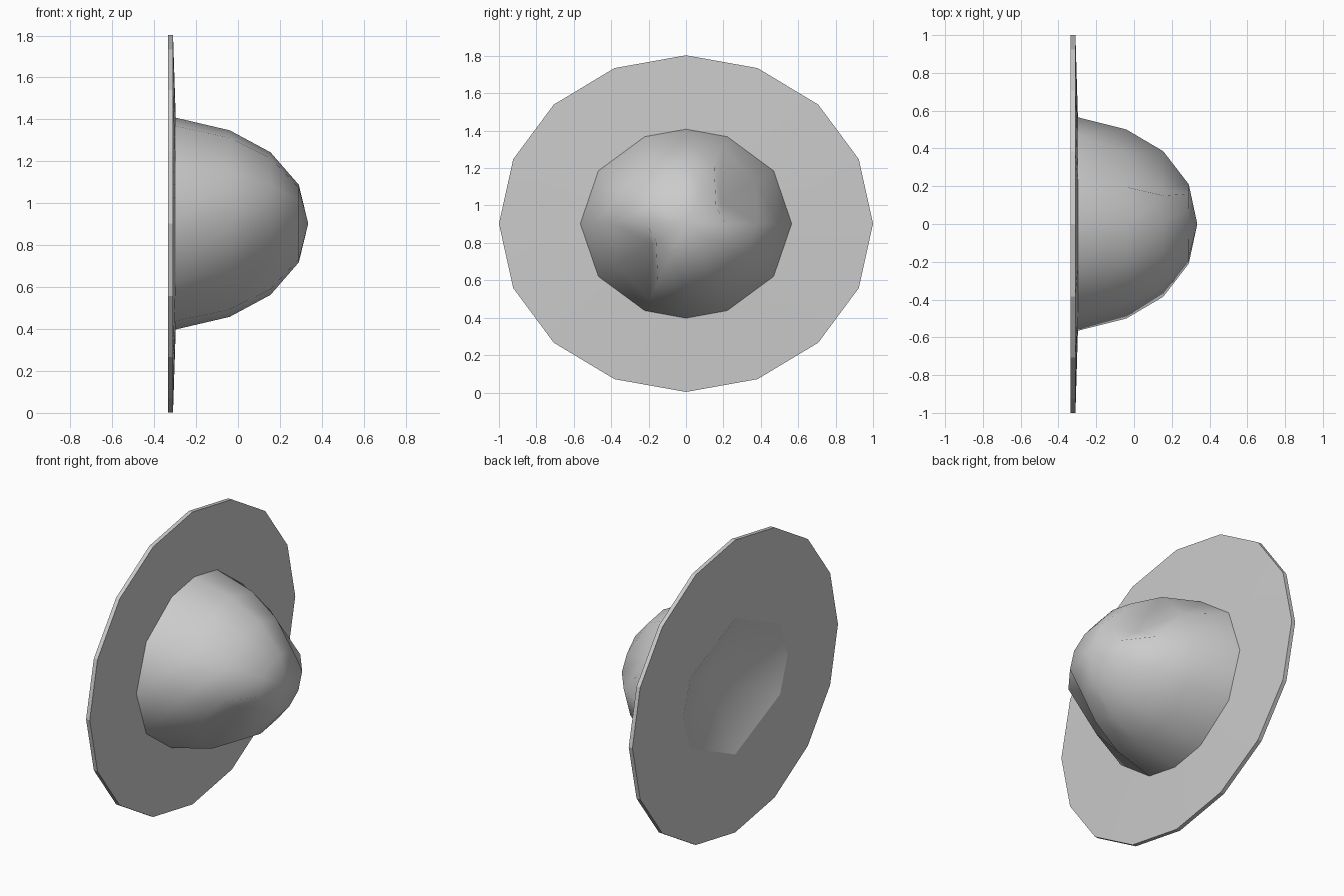
import bpy, bmesh, math

if "Cube" in bpy.data.objects:
    bpy.data.objects.remove(bpy.data.objects["Cube"])

CZ = 0.903
EVEN = [i * 22.5 for i in range(16)]
CROWN = [0, 23, 56, 56, 90, 124, 124, 157]
CROWN += [a + 180 for a in CROWN]
HOLE = [0, 0, 59, 59, 90, 121, 121, 180]
HOLE += [a + 180 for a in HOLE]


def ring(bm, x, ry, rz, angles, dents=None):
    """Ellipse around the x axis; dents scales chosen points (repeats on opposite side)."""
    out = []
    for a in angles:
        s = (dents or {}).get(a % 180, 1)
        t = math.radians(a)
        out.append(bm.verts.new((x, ry * s * math.sin(t), CZ + rz * s * math.cos(t))))
    return out


def loft(bm, rings):
    for r0, r1 in zip(rings, rings[1:]):
        n = len(r0)
        for i in range(n):
            j = (i + 1) % n
            bm.faces.new((r0[i], r0[j], r1[j], r1[i]))


def cap(bm, r, x):
    tip = bm.verts.new((x, 0, CZ))
    for i in range(len(r)):
        bm.faces.new((r[i], r[(i + 1) % len(r)], tip))


def finish(bm, name, angle, flip=False):
    bmesh.ops.remove_doubles(bm, verts=bm.verts, dist=0.0005)
    bmesh.ops.recalc_face_normals(bm, faces=bm.faces)
    if flip:
        bmesh.ops.reverse_faces(bm, faces=bm.faces)
    me = bpy.data.meshes.new(name)
    bm.to_mesh(me)
    bm.free()
    ob = bpy.data.objects.new(name, me)
    bpy.context.collection.objects.link(ob)
    bpy.ops.object.select_all(action='DESELECT')
    ob.select_set(True)
    bpy.context.view_layer.objects.active = ob
    bpy.ops.object.shade_smooth_by_angle(angle=math.radians(angle))


# Brim: thin oval disc with an opening at the back
bm = bmesh.new()
loft(bm, [ring(bm, -0.297, 0.565, 0.505, CROWN),
          ring(bm, -0.310, 1.0, 0.9, EVEN),
          ring(bm, -0.335, 1.0, 0.9, EVEN),
          ring(bm, -0.335, 0.51, 0.42, HOLE)])
finish(bm, "brim", 15)

# Crown: dome with a pinch on two opposite sides
bm = bmesh.new()
rings = [ring(bm, -0.297, 0.565, 0.505, CROWN),
         ring(bm, -0.040, 0.50, 0.445, CROWN, {56: 0.9}),
         ring(bm, 0.155, 0.385, 0.34, CROWN, {56: 0.58}),
         ring(bm, 0.29, 0.21, 0.185, CROWN, {56: 0.92})]
loft(bm, rings)
cap(bm, rings[-1], 0.335)
finish(bm, "crown", 70)

# Lining: shallow hollow behind the crown
bm = bmesh.new()
cap(bm, ring(bm, -0.335, 0.51, 0.42, HOLE), -0.15)
finish(bm, "lining", 70, flip=False)
me = bpy.data.objects["lining"].data
if me.polygons[0].normal.x > 0:
    me.flip_normals()
